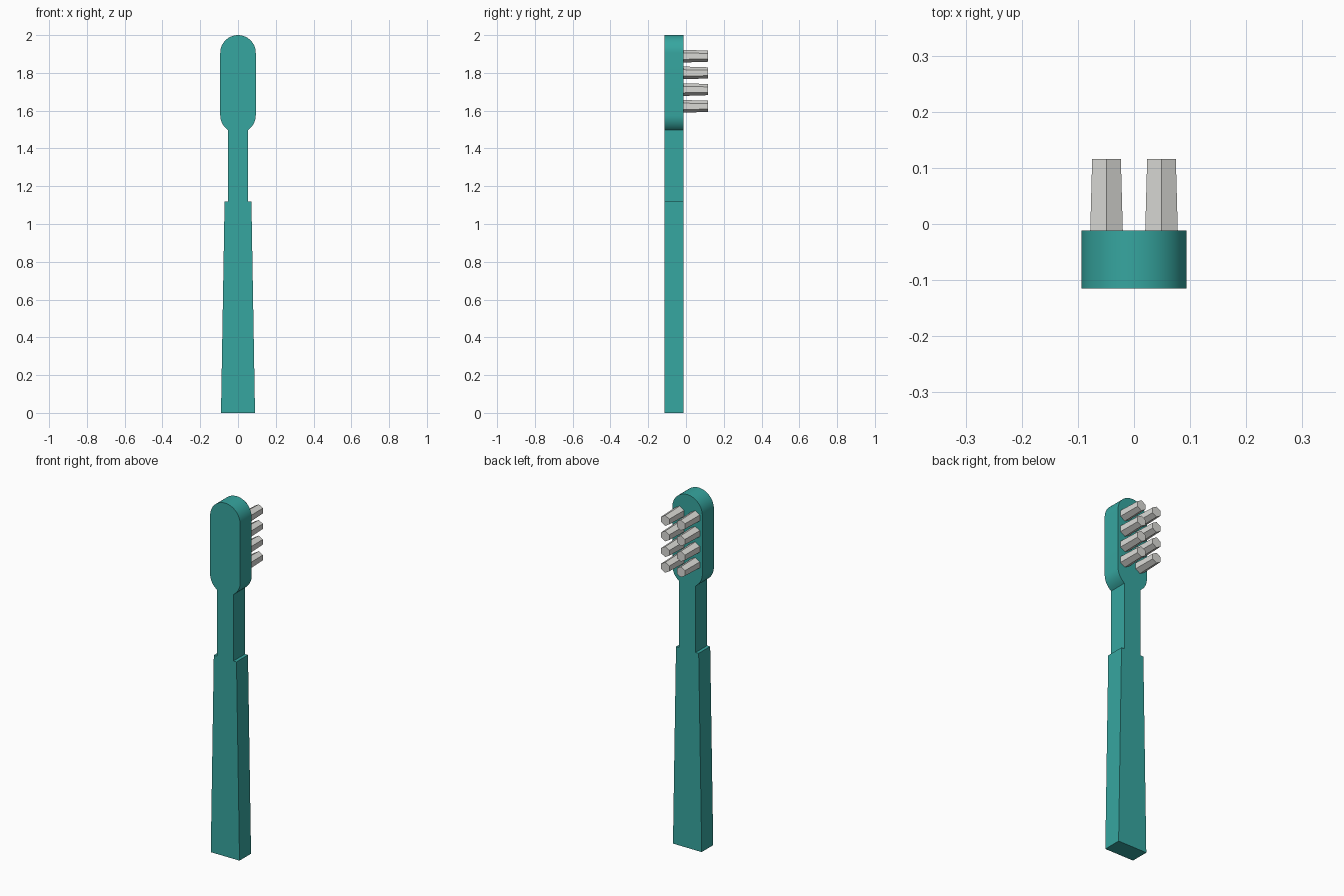
import bpy, bmesh, math

if "Cube" in bpy.data.objects:
    bpy.data.objects.remove(bpy.data.objects["Cube"])

def material(name, rgb):
    m = bpy.data.materials.new(name)
    m.diffuse_color = (*rgb, 1)
    m.use_nodes = True
    m.node_tree.nodes["Principled BSDF"].inputs["Base Color"].default_value = m.diffuse_color
    return m

teal = material("teal plastic", (0.037, 0.381, 0.350))
grey = material("pale grey bristle", (0.70, 0.70, 0.67))

def add_object(name, bm, mat):
    bmesh.ops.recalc_face_normals(bm, faces=bm.faces)
    mesh = bpy.data.meshes.new(name)
    bm.to_mesh(mesh)
    bm.free()
    mesh.materials.append(mat)
    ob = bpy.data.objects.new(name, mesh)
    bpy.context.collection.objects.link(ob)
    return ob

Y_FRONT, Y_BACK = -0.115, -0.012

# Brush body: right half of the outline, mirrored, then extruded in depth
R, NECK = 0.094, 0.052
LOW, HIGH = 1.575, 2.0 - R          # centres of the head's round ends
half = [(0.09, 0), (0.071, 1.12), (NECK, 1.12)]
start = -math.acos(NECK / R)
for i in range(9):
    a = start * (1 - i / 8)
    half.append((R * math.cos(a), LOW + R * math.sin(a)))
for i in range(16):
    a = math.pi / 2 * i / 16
    half.append((R * math.cos(a), HIGH + R * math.sin(a)))
outline = half + [(0, 2.0)] + [(-x, z) for x, z in reversed(half)]

bm = bmesh.new()
face = bm.faces.new([bm.verts.new((x, Y_FRONT, z)) for x, z in outline])
ext = bmesh.ops.extrude_face_region(bm, geom=[face])
verts = [v for v in ext["geom"] if isinstance(v, bmesh.types.BMVert)]
bmesh.ops.translate(bm, verts=verts, vec=(0, Y_BACK - Y_FRONT, 0))
body = add_object("brush_body", bm, teal)
bpy.context.view_layer.objects.active = body
body.select_set(True)
bpy.ops.object.shade_smooth_by_angle(angle=math.radians(30))
body.select_set(False)

# Bristle tufts: tapered hexagonal prisms in two columns of four
def bristle(name, x, z, r_base=0.0335, r_tip=0.0295, y0=Y_BACK, y1=0.116):
    bm = bmesh.new()
    rings = []
    for r, y in ((r_base, y0), (r_tip, y1)):
        rings.append([bm.verts.new((x + r * math.sin(k * math.pi / 3), y,
                                    z + r * math.cos(k * math.pi / 3))) for k in range(6)])
    for k in range(6):
        n = (k + 1) % 6
        bm.faces.new((rings[0][k], rings[0][n], rings[1][n], rings[1][k]))
    for ring in rings:
        bm.faces.new(ring)
    add_object(name, bm, grey)

for row in range(4):
    for side, x in (("left", -0.049), ("right", 0.049)):
        bristle(f"bristle_{side}_{row + 1}", x, 1.623 + row * 0.0885)
